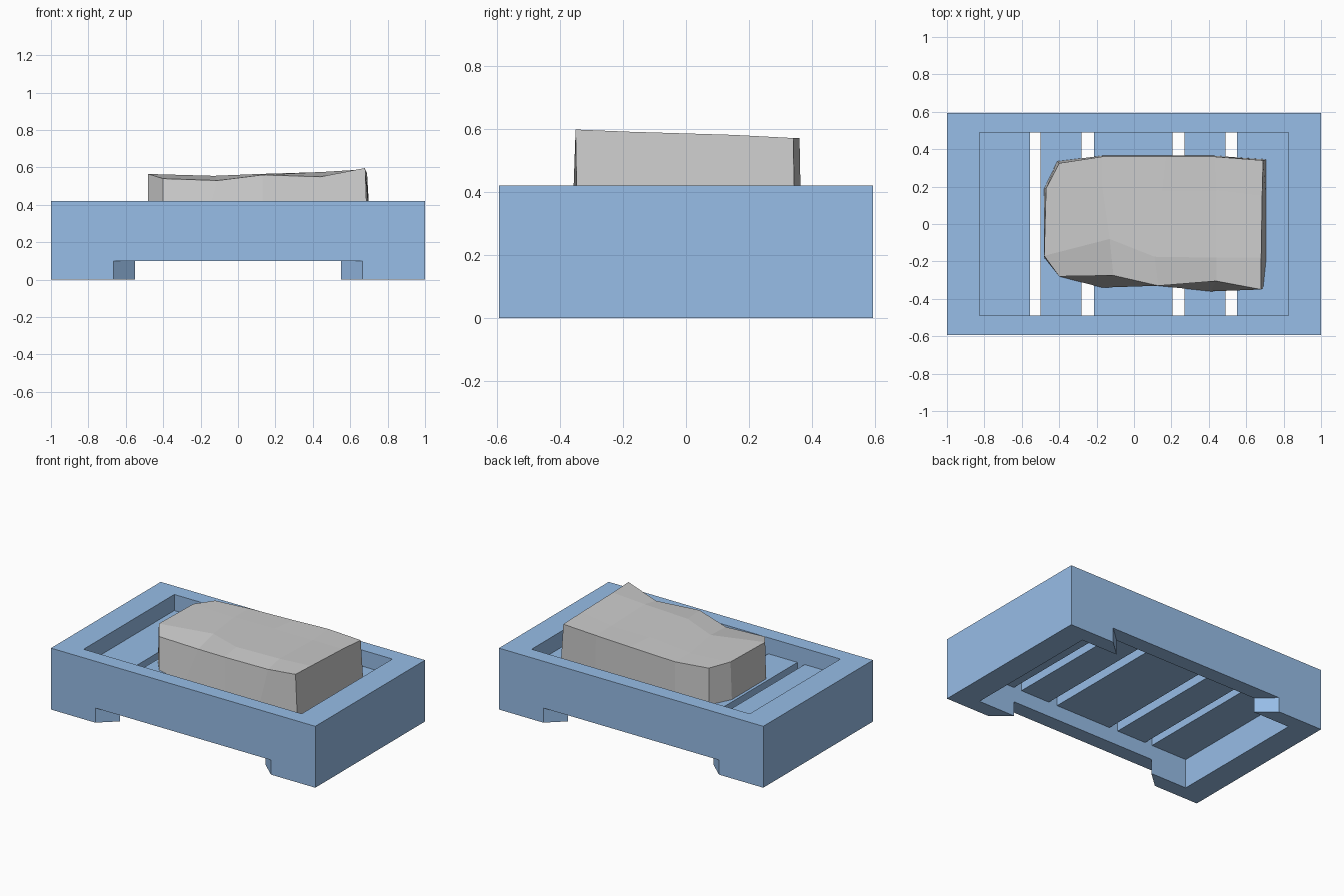
import bpy
import bmesh

if "Cube" in bpy.data.objects:
    bpy.data.objects.remove(bpy.data.objects["Cube"])

blue = bpy.data.materials.new("blue_plastic")
blue.diffuse_color = (0.31, 0.51, 0.80, 1)
blue.use_nodes = True
blue.node_tree.nodes["Principled BSDF"].inputs["Base Color"].default_value = blue.diffuse_color

W, D, H = 1.0, 0.593, 0.42          # half length, half depth, height
IX, IY = 0.825, 0.49                # half size of the inner opening
SLAT_Z0, SLAT_Z1 = 0.20, 0.31


def finish(name, bm, mat=None):
    bmesh.ops.recalc_face_normals(bm, faces=bm.faces[:])
    me = bpy.data.meshes.new(name)
    bm.to_mesh(me)
    bm.free()
    ob = bpy.data.objects.new(name, me)
    bpy.context.collection.objects.link(ob)
    if mat:
        me.materials.append(mat)
    return ob


def prism(name, outline, z0, z1, mat=None):
    bm = bmesh.new()
    face = bm.faces.new([bm.verts.new((x, y, z0)) for x, y in outline])
    top = bmesh.ops.extrude_face_region(bm, geom=[face])["geom"]
    verts = [v for v in top if isinstance(v, bmesh.types.BMVert)]
    bmesh.ops.translate(bm, verts=verts, vec=(0, 0, z1 - z0))
    return finish(name, bm, mat)


def rect(x0, x1, y):
    return [(x0, -y), (x1, -y), (x1, y), (x0, y)]


def cut(target, cutter):
    mod = target.modifiers.new("cut", "BOOLEAN")
    mod.operation = "DIFFERENCE"
    mod.solver = "EXACT"
    mod.object = cutter
    bpy.context.view_layer.objects.active = target
    bpy.ops.object.modifier_apply(modifier=mod.name)
    bpy.data.objects.remove(cutter)


# Tray frame: open box with a low passage that flares towards front and back
frame = prism("tray_frame", rect(-W, W, D), 0, H, blue)
cut(frame, prism("opening_cutter", rect(-IX, IX, IY), -0.2, 0.7))
flare = [(-0.776, -0.693), (0.776, -0.693), (0.55, -IY), (0.55, IY),
         (0.776, 0.693), (-0.776, 0.693), (-0.55, IY), (-0.55, -IY)]
cut(frame, prism("passage_cutter", flare, -0.2, 0.1))

# Slats across the opening, with four drain gaps
slats = [(-IX, -0.555), (-0.50, -0.28), (-0.215, 0.205), (0.27, 0.49), (0.55, IX)]
for i, (x0, x1) in enumerate(slats):
    prism(f"slat_{i + 1}", rect(x0, x1, IY), SLAT_Z0, SLAT_Z1, blue)

# Worn bar: uneven top as a coarse grid, walls down to a flat base
top_rows = [
    [(-.40, -.28, .54), (-.11, -.275, .53), (.13, -.33, .56), (.44, -.305, .55), (.68, -.35, .597)],
    [(-.48, -.17, .565), (-.13, -.08, .555), (.11, -.175, .565), (.44, -.18, .575), (.68, -.18, .59)],
    [(-.47, .19, .565), (-.17, .20, .55), (.15, .18, .565), (.44, .18, .565), (.685, .15, .58)],
    [(-.40, .325, .555), (-.17, .36, .55), (.17, .36, .56), (.43, .36, .57), (.69, .34, .57)],
]
base = [(-.40, -.28), (-.17, -.34), (.13, -.33), (.41, -.36), (.69, -.345),
        (.705, -.20), (.705, .15),
        (.705, .345), (.43, .365), (.17, .365), (-.17, .365), (-.41, .335),
        (-.48, .19), (-.48, -.18)]
bm = bmesh.new()
g = [[bm.verts.new(p) for p in row] for row in top_rows]
for j in range(3):
    for i in range(4):
        bm.faces.new((g[j][i], g[j][i + 1], g[j + 1][i + 1], g[j + 1][i]))
rim = g[0] + [g[1][4], g[2][4]] + g[3][::-1] + [g[2][0], g[1][0]]
low = [bm.verts.new((x, y, SLAT_Z1)) for x, y in base]
for i in range(len(rim)):
    k = (i + 1) % len(rim)
    bm.faces.new((low[i], low[k], rim[k], rim[i]))
bm.faces.new(low[::-1])
finish("worn_bar", bm)
